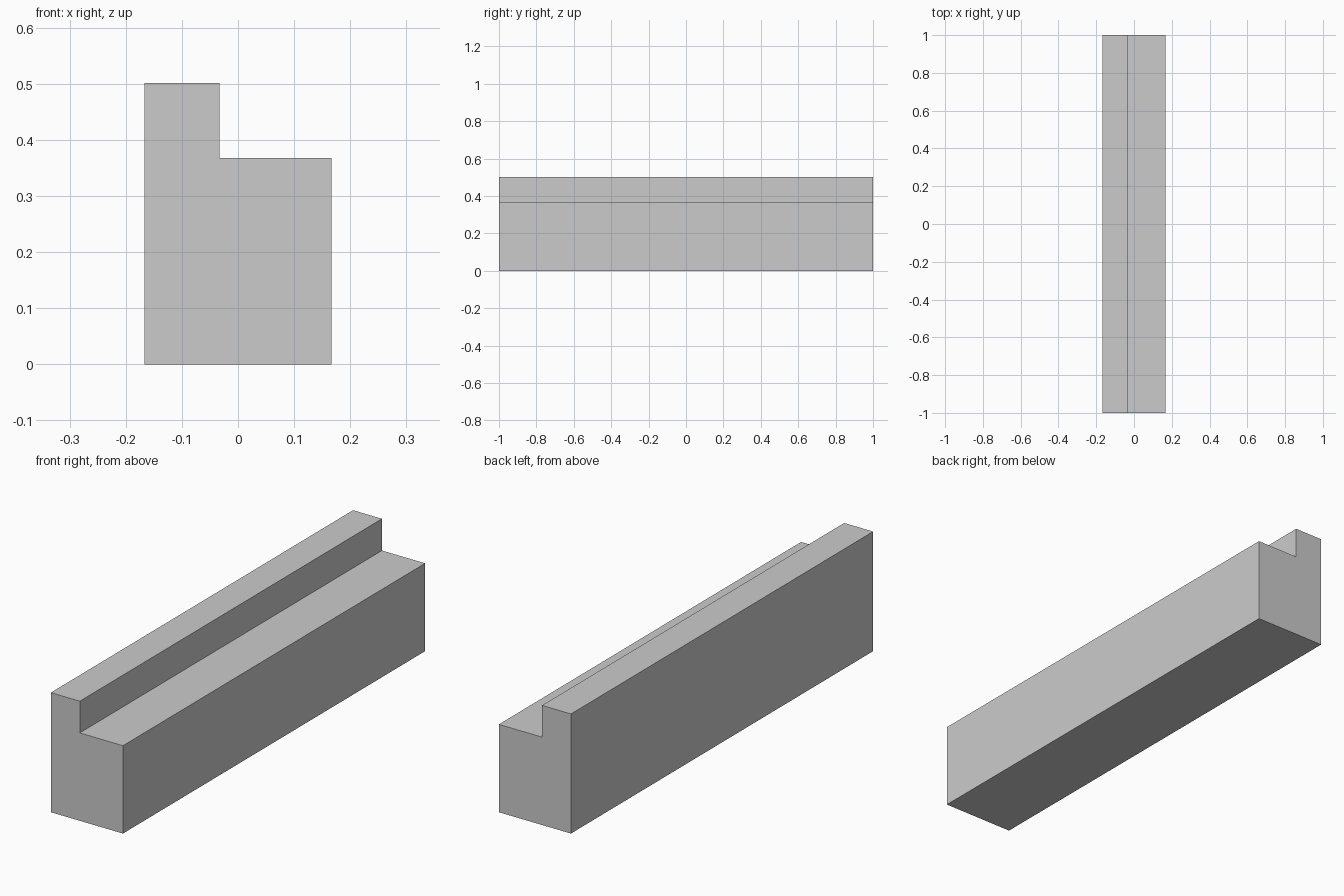
import bpy
import bmesh

if "Cube" in bpy.data.objects:
    bpy.data.objects.remove(bpy.data.objects["Cube"])

# Stepped cross-section (x, z) and overall length along y
PROFILE = [(-0.167, 0), (0.167, 0), (0.167, 0.368),
           (-0.033, 0.368), (-0.033, 0.501), (-0.167, 0.501)]
LENGTH = 2.0

# Stepped block: extrude the section from front to back
bm = bmesh.new()
section = bm.faces.new([bm.verts.new((x, -LENGTH / 2, z)) for x, z in PROFILE])
result = bmesh.ops.extrude_face_region(bm, geom=[section], use_keep_orig=True)
back = [v for v in result["geom"] if isinstance(v, bmesh.types.BMVert)]
bmesh.ops.translate(bm, verts=back, vec=(0, LENGTH, 0))
bmesh.ops.recalc_face_normals(bm, faces=bm.faces[:])

mesh = bpy.data.meshes.new("stepped_kerb")
bm.to_mesh(mesh)
bm.free()
kerb = bpy.data.objects.new("stepped_kerb", mesh)
bpy.context.collection.objects.link(kerb)
